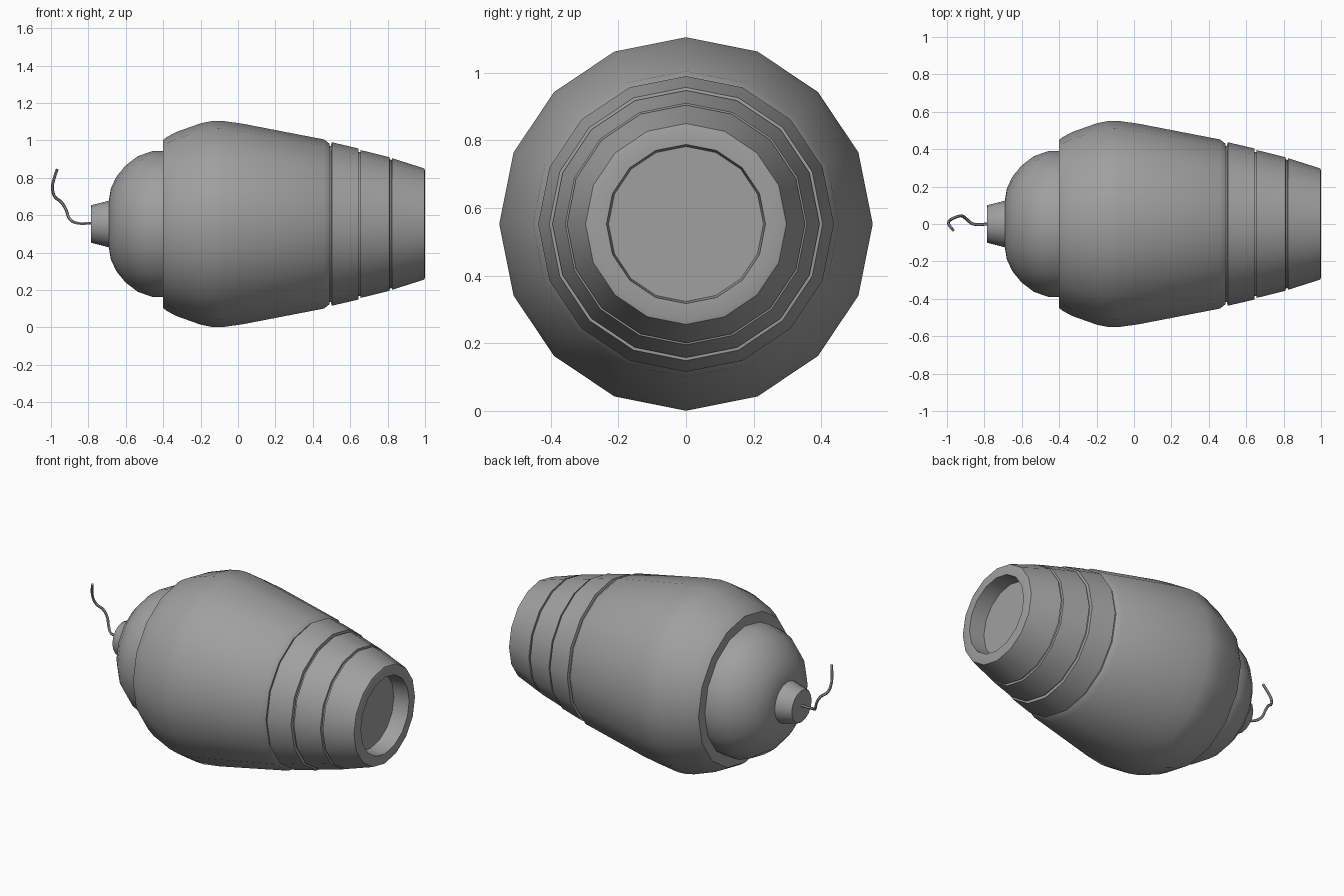
import bpy, bmesh, math

cube = bpy.data.objects.get("Cube")
if cube:
    bpy.data.objects.remove(cube, do_unlink=True)

SIDES = 16
AXIS_Z = 0.553

grey = bpy.data.materials.new("plain_grey")
grey.use_nodes = True
COLOUR = (0.35, 0.35, 0.35, 1)
grey.diffuse_color = COLOUR
grey.node_tree.nodes["Principled BSDF"].inputs["Base Color"].default_value = COLOUR


def finish(obj, angle):
    obj.data.materials.append(grey)
    bpy.ops.object.select_all(action="DESELECT")
    obj.select_set(True)
    bpy.context.view_layer.objects.active = obj
    bpy.ops.object.shade_smooth_by_angle(angle=math.radians(angle))


def lathe(name, profile, angle=32):
    """Spin (x, radius) points around the long axis; radius 0 closes an end."""
    bm = bmesh.new()
    rings = []
    for x, r in profile:
        count = SIDES if r > 0 else 1
        rings.append([bm.verts.new((x, r * math.sin(math.tau * i / SIDES),
                                    AXIS_Z + r * math.cos(math.tau * i / SIDES)))
                      for i in range(count)])
    for a, b in zip(rings, rings[1:]):
        for i in range(SIDES):
            j = (i + 1) % SIDES
            corners = [a[i % len(a)], a[j % len(a)], b[j % len(b)], b[i % len(b)]]
            bm.faces.new(list(dict.fromkeys(corners)))
    bmesh.ops.recalc_face_normals(bm, faces=bm.faces)
    mesh = bpy.data.meshes.new(name)
    bm.to_mesh(mesh)
    bm.free()
    obj = bpy.data.objects.new(name, mesh)
    bpy.context.collection.objects.link(obj)
    finish(obj, angle)


# Main barrel, with a flat ledge around the dome
lathe("barrel", [(-0.4, 0), (-0.4, 0.45), (-0.38, 0.465), (-0.33, 0.492),
                 (-0.2, 0.538), (-0.14, 0.55), (-0.09, 0.552), (0.02, 0.537),
                 (0.46, 0.452), (0.49, 0.428), (0.49, 0)])

# Rounded dome and the stub on its tip
lathe("dome", [(-0.69, 0), (-0.69, 0.13), (-0.68, 0.19), (-0.65, 0.253),
               (-0.6, 0.314), (-0.535, 0.363), (-0.46, 0.389), (-0.395, 0.389)], 50)
lathe("fuse_stub", [(-0.787, 0), (-0.787, 0.096), (-0.782, 0.101),
                    (-0.685, 0.126)])

# Tapering bands, separated by narrow grooves
lathe("groove_core", [(0.48, 0.42), (0.66, 0.383), (0.83, 0.34)])
lathe("wide_band", [(0.497, 0.42), (0.502, 0.437), (0.643, 0.404), (0.646, 0.38)])
lathe("middle_band", [(0.653, 0.37), (0.656, 0.395), (0.81, 0.357), (0.813, 0.335)])

# End band with a recessed opening
lathe("end_cup", [(0.82, 0.33), (0.823, 0.352), (0.996, 0.297), (1.0, 0.282),
                  (1.0, 0.235), (0.9, 0.229), (0.9, 0)])

# Curling fuse
path = [(-0.78, 0, 0.558), (-0.86, 0, 0.558), (-0.9, 0.03, 0.58),
        (-0.92, 0.043, 0.63), (-0.945, 0.039, 0.67), (-0.98, 0.023, 0.7),
        (-0.992, 0.005, 0.75), (-0.982, -0.015, 0.8), (-0.967, -0.033, 0.845)]
curve = bpy.data.curves.new("fuse", "CURVE")
curve.dimensions = "3D"
curve.bevel_depth = 0.008
curve.bevel_resolution = 1
curve.use_fill_caps = True
curve.resolution_u = 4
spline = curve.splines.new("BEZIER")
spline.bezier_points.add(len(path) - 1)
for point, co in zip(spline.bezier_points, path):
    point.co = co
    point.handle_left_type = point.handle_right_type = "AUTO"
fuse = bpy.data.objects.new("fuse", curve)
bpy.context.collection.objects.link(fuse)
bpy.ops.object.select_all(action="DESELECT")
fuse.select_set(True)
bpy.context.view_layer.objects.active = fuse
bpy.ops.object.convert(target="MESH")
finish(bpy.context.object, 50)
